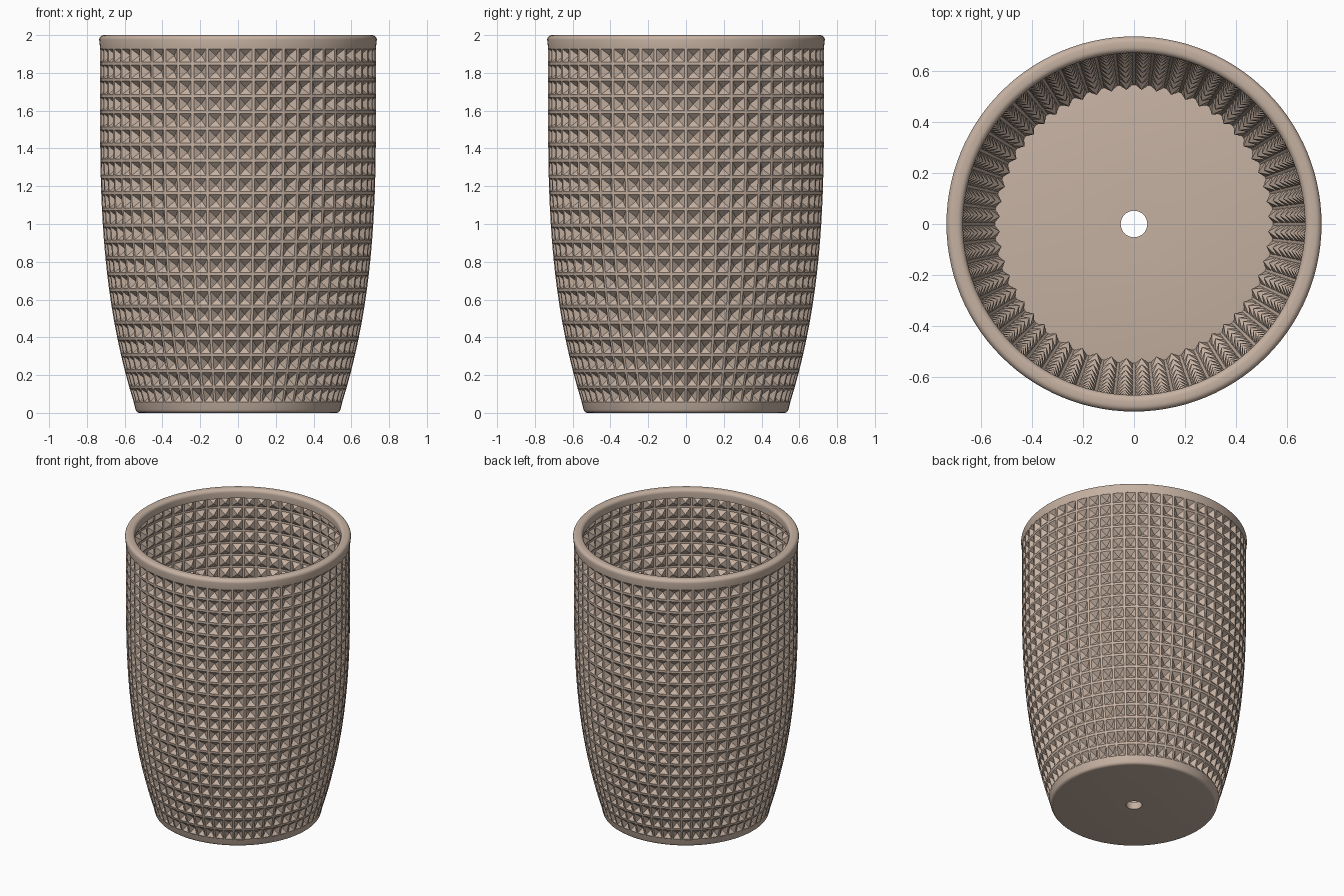
import bpy, bmesh, math

if "Cube" in bpy.data.objects:
    bpy.data.objects.remove(bpy.data.objects["Cube"])

COLS, ROWS = 56, 22
Z0, Z1 = 0.05, 1.935
DEPTH, FRAME = 0.032, 0.09   # dent depth, frame width as a share of a cell

clay = bpy.data.materials.new("beige clay")
clay.diffuse_color = (0.56, 0.44, 0.36, 1)
clay.use_nodes = True
clay.node_tree.nodes["Principled BSDF"].inputs["Base Color"].default_value = clay.diffuse_color


def radius(z):
    """Barrel curve of the pot wall."""
    return 0.73 - 0.18 * (max(0, 1.6 - z) / 1.55) ** 2.7


def point(u, v, depth=0):
    """Point on the wall at column u and row v, pushed in by depth."""
    z = Z0 + (Z1 - Z0) * v / ROWS
    a = 2 * math.pi * u / COLS
    r = radius(z) - depth
    return (r * math.cos(a), r * math.sin(a), z)


def finish(bm, name):
    mesh = bpy.data.meshes.new(name)
    bm.to_mesh(mesh)
    bm.free()
    mesh.materials.append(clay)
    ob = bpy.data.objects.new(name, mesh)
    bpy.context.collection.objects.link(ob)
    return ob


def lathe(name, profile, steps=112):
    """Revolve a closed (radius, height) outline around z."""
    bm = bmesh.new()
    rings = []
    for i in range(steps):
        a = 2 * math.pi * i / steps
        rings.append([bm.verts.new((r * math.cos(a), r * math.sin(a), z)) for r, z in profile])
    n = len(profile)
    for i in range(steps):
        p, q = rings[i], rings[(i + 1) % steps]
        for j in range(n):
            k = (j + 1) % n
            bm.faces.new((p[j], q[j], q[k], p[k]))
    bmesh.ops.recalc_face_normals(bm, faces=bm.faces)
    ob = finish(bm, name)
    bpy.ops.object.select_all(action='DESELECT')
    ob.select_set(True)
    bpy.context.view_layer.objects.active = ob
    bpy.ops.object.shade_smooth_by_angle(angle=math.radians(40))
    return ob


def arc(cx, cz, r, a0, a1, n=5):
    """Rounded corner of an outline."""
    return [(cx + r * math.cos(math.radians(a0 + (a1 - a0) * i / n)),
             cz + r * math.sin(math.radians(a0 + (a1 - a0) * i / n))) for i in range(n + 1)]


# Wall: a grid of framed pyramids dented inwards
bm = bmesh.new()
grid = [[bm.verts.new(point(u, v)) for u in range(COLS)] for v in range(ROWS + 1)]
corners = ((0, 0), (1, 0), (1, 1), (0, 1))
for v in range(ROWS):
    for u in range(COLS):
        outer = [grid[v + j][(u + i) % COLS] for i, j in corners]
        inner = [bm.verts.new(point(u + FRAME + i * (1 - 2 * FRAME),
                                    v + FRAME + j * (1 - 2 * FRAME))) for i, j in corners]
        tip = bm.verts.new(point(u + 0.5, v + 0.5, DEPTH))
        for k in range(4):
            m = (k + 1) % 4
            bm.faces.new((outer[k], outer[m], inner[m], inner[k]))
            bm.faces.new((inner[k], inner[m], tip))
wall = finish(bm, "studded_wall")
shell = wall.modifiers.new("thickness", 'SOLIDIFY')
shell.thickness = 0.005
shell.offset = -1

# Rim: rounded band around the mouth
lathe("rim", [(0.672, 1.935), (0.73, 1.93)]
      + arc(0.711, 1.976, 0.024, 0, 90) + arc(0.694, 1.976, 0.024, 90, 180))

# Base: rounded disc with a drain hole
lathe("base", [(0.052, 0.0)] + arc(0.521, 0.022, 0.022, -90, -12)
      + [(0.551, 0.052), (0.53, 0.056), (0.052, 0.052)])
